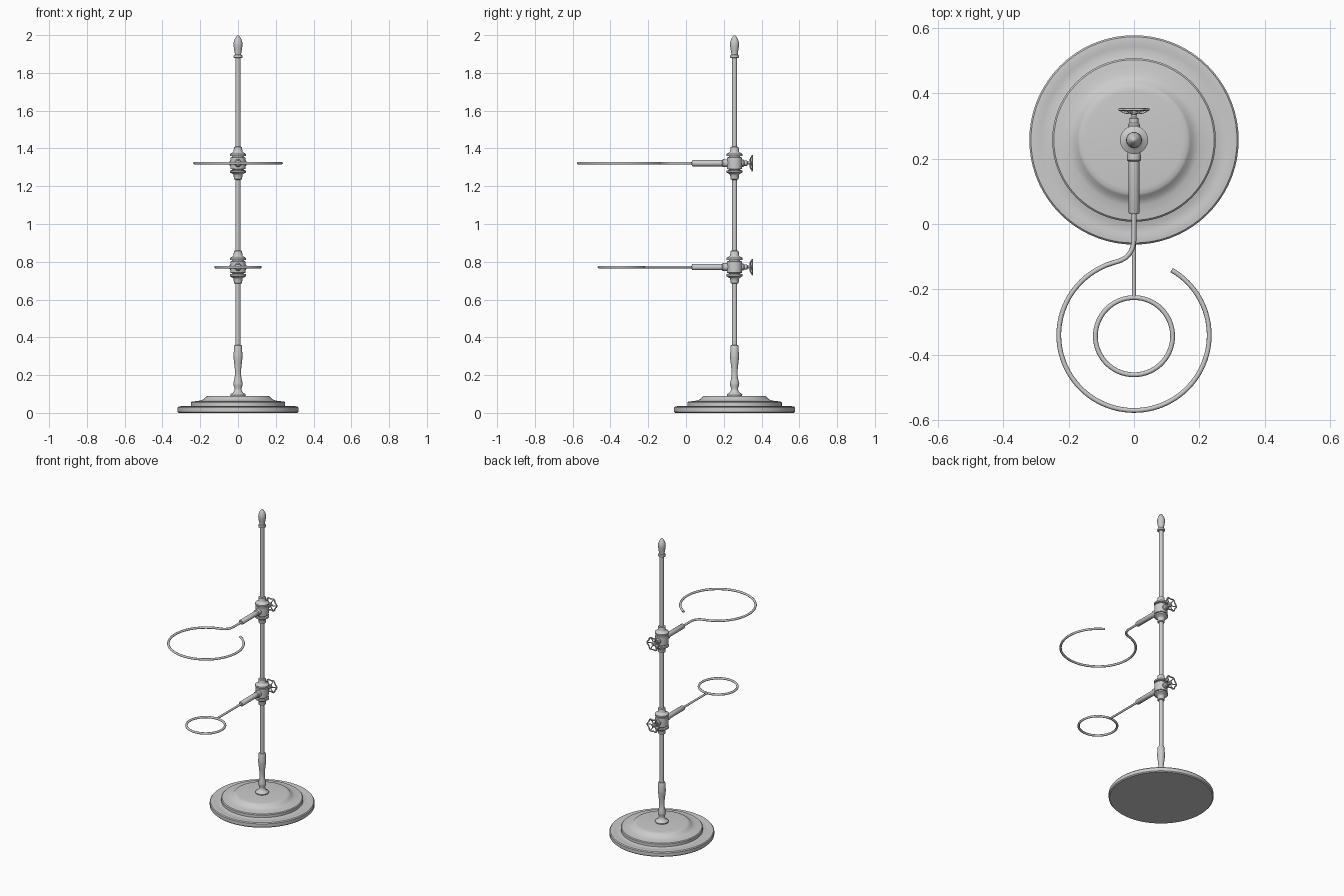
import bpy, bmesh
from math import sin, cos, pi, radians

if "Cube" in bpy.data.objects:
    bpy.data.objects.remove(bpy.data.objects["Cube"])

AX = 0.257  # y position of the upright rod


def finish(ob, angle=35):
    bpy.ops.object.select_all(action='DESELECT')
    ob.select_set(True)
    bpy.context.view_layer.objects.active = ob
    if ob.type == 'CURVE':
        bpy.ops.object.convert(target='MESH')
    bpy.ops.object.shade_smooth_by_angle(angle=radians(angle))
    return bpy.context.object


def lathe(name, profile, loc=(0, 0, 0), tilt=0, n=32):
    """Revolve (radius, height) pairs about local z, close both ends."""
    bm = bmesh.new()
    rings = [[bm.verts.new((r * cos(2 * pi * i / n), r * sin(2 * pi * i / n), z))
              for i in range(n)] for r, z in profile]
    for a, b in zip(rings, rings[1:]):
        for i in range(n):
            j = (i + 1) % n
            bm.faces.new((a[i], a[j], b[j], b[i]))
    bm.faces.new(rings[0][::-1])
    bm.faces.new(rings[-1])
    me = bpy.data.meshes.new(name)
    bm.to_mesh(me)
    bm.free()
    ob = bpy.data.objects.new(name, me)
    bpy.context.collection.objects.link(ob)
    ob.location = loc
    ob.rotation_euler.x = radians(tilt)
    return finish(ob)


def wire(name, points, r, closed=False, smooth=False):
    """Round wire through points."""
    cu = bpy.data.curves.new(name, 'CURVE')
    cu.dimensions = '3D'
    cu.bevel_depth = r
    cu.bevel_resolution = 3
    cu.use_fill_caps = True
    if smooth:
        sp = cu.splines.new('BEZIER')
        sp.bezier_points.add(len(points) - 1)
        for bp, p in zip(sp.bezier_points, points):
            bp.co = p
            bp.handle_left_type = bp.handle_right_type = 'AUTO'
    else:
        sp = cu.splines.new('POLY')
        sp.points.add(len(points) - 1)
        for sp_p, p in zip(sp.points, points):
            sp_p.co = (*p, 1)
    sp.use_cyclic_u = closed
    ob = bpy.data.objects.new(name, cu)
    bpy.context.collection.objects.link(ob)
    return finish(ob, 50)


def arc(cy, z, r, a0, a1, n):
    return [(r * cos(radians(a0 + (a1 - a0) * i / n)),
             cy + r * sin(radians(a0 + (a1 - a0) * i / n)), z) for i in range(n + 1)]


# stepped round base
lathe("base", [(0.314, 0), (0.32, 0.006), (0.32, 0.028), (0.315, 0.034), (0.298, 0.036),
               (0.285, 0.033), (0.265, 0.033), (0.25, 0.037), (0.25, 0.055), (0.245, 0.06),
               (0.225, 0.062), (0.2, 0.065), (0.182, 0.072), (0.172, 0.084), (0.165, 0.088),
               (0.15, 0.09), (0.02, 0.09)], (0, AX, 0), n=72)

# turned foot of the upright
lathe("turned_foot", [(0.04, 0.088), (0.041, 0.096), (0.037, 0.102), (0.027, 0.107),
                      (0.02, 0.118), (0.018, 0.13), (0.024, 0.145), (0.025, 0.155),
                      (0.02, 0.175), (0.016, 0.2), (0.016, 0.225), (0.02, 0.26),
                      (0.024, 0.295), (0.0245, 0.31), (0.022, 0.325), (0.022, 0.352),
                      (0.019, 0.358), (0.012, 0.36)], (0, AX, 0))

# upright rod and finial
lathe("upright_rod", [(0.0135, 0.35), (0.0135, 1.89)], (0, AX, 0))
lathe("finial", [(0.016, 1.878), (0.023, 1.881), (0.024, 1.887), (0.022, 1.894), (0.017, 1.898),
                 (0.017, 1.904), (0.021, 1.925), (0.024, 1.947), (0.0235, 1.96),
                 (0.018, 1.978), (0.01, 1.992), (0.005, 1.998), (0.001, 2.0)], (0, AX, 0))


def clamp(name, z):
    # sliding collar around the rod
    half = [(0.040, 0.03), (0.030, 0.033), (0.030, 0.037), (0.043, 0.038), (0.043, 0.048),
            (0.034, 0.054), (0.026, 0.058), (0.023, 0.062), (0.022, 0.085), (0.0135, 0.088)]
    lathe(name + "_collar", [(r, -h) for r, h in half[::-1]] + [(0.041, 0)] + half, (0, AX, z))
    # tubular socket pointing forward
    lathe(name + "_arm_socket", [(0.02, 0.02), (0.021, 0.062), (0.0165, 0.066),
                                 (0.0165, 0.222), (0.014, 0.226), (0.006, 0.227)],
          (0, AX, z), 90, 24)
    # screw at the back
    lathe(name + "_screw", [(0.019, 0.02), (0.019, 0.046), (0.014, 0.052), (0.014, 0.066),
                            (0.008, 0.07), (0.008, 0.078), (0.012, 0.08), (0.012, 0.092),
                            (0.007, 0.097)], (0, AX, z), -90, 24)
    # scalloped hand wheel
    wy = AX + 0.093
    rim = []
    for i in range(72):
        a = 2 * pi * i / 72
        r = 0.0405 + 0.0035 * cos(6 * a)
        rim.append((r * cos(a), wy, z + r * sin(a)))
    wire(name + "_wheel_rim", rim, 0.0042, True)
    for k in range(6):
        a = k * pi / 3
        pts = [(r * cos(a), y, z + r * sin(a)) for r, y in
               ((0.006, wy - 0.007), (0.02, wy - 0.010), (0.033, wy - 0.007), (0.043, wy))]
        wire(f"{name}_wheel_spoke_{k + 1}", pts, 0.0032, smooth=True)


UP, LOW = 1.322, 0.772
clamp("upper", UP)
clamp("lower", LOW)

# lower closed ring on a straight rod
wire("lower_arm", [(0, 0.06, LOW), (0, -0.222, LOW)], 0.0068)
wire("lower_ring", arc(-0.343, LOW, 0.118, 0, 355, 71), 0.0073, True)

# upper open ring with its bent arm as one wire
bend = [(0, 0.06), (0, 0.01), (0, -0.05), (-0.004, -0.072), (-0.012, -0.089), (-0.025, -0.103),
        (-0.042, -0.112), (-0.062, -0.118), (-0.086, -0.126)]
wire("upper_open_ring", [(x, y, UP) for x, y in bend] + arc(-0.34, UP, 0.23, 118, 420, 76), 0.0073)
